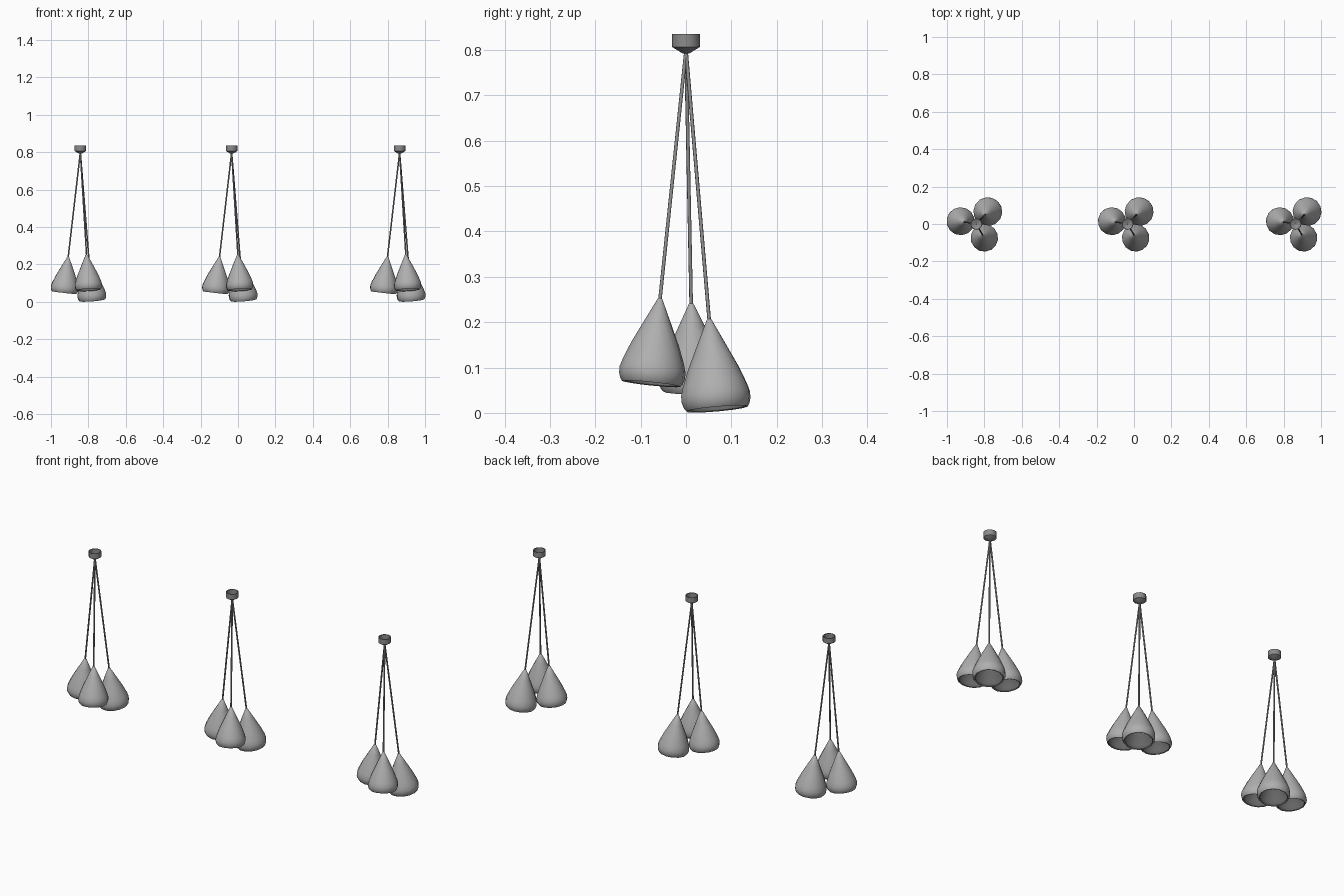
import bpy, bmesh, math
from mathutils import Matrix

if "Cube" in bpy.data.objects:
    bpy.data.objects.remove(bpy.data.objects["Cube"])


def grey(name, v):
    mat = bpy.data.materials.new(name)
    mat.diffuse_color = (v, v, v, 1)
    mat.use_nodes = True
    mat.node_tree.nodes["Principled BSDF"].inputs["Base Color"].default_value = mat.diffuse_color
    return mat


def lathe(name, profile, sides, matrix, mats, angle=50, split=99):
    """Spin an (r, z) profile around local z; bands from split on use mats[1]."""
    bm = bmesh.new()
    rings = []
    for r, z in profile:
        if r == 0:
            rings.append([bm.verts.new((0, 0, z))] * sides)
        else:
            rings.append([bm.verts.new((r * math.cos(2 * math.pi * i / sides),
                                        r * math.sin(2 * math.pi * i / sides), z))
                          for i in range(sides)])
    for k, (a, b) in enumerate(zip(rings, rings[1:])):
        for i in range(sides):
            j = (i + 1) % sides
            corners = list(dict.fromkeys((a[i], a[j], b[j], b[i])))
            if len(corners) > 2:
                bm.faces.new(corners).material_index = int(k >= split)
    bmesh.ops.recalc_face_normals(bm, faces=bm.faces)
    mesh = bpy.data.meshes.new(name)
    bm.to_mesh(mesh)
    bm.free()
    for mat in mats:
        mesh.materials.append(mat)
    obj = bpy.data.objects.new(name, mesh)
    bpy.context.collection.objects.link(obj)
    obj.matrix_world = matrix
    bpy.ops.object.select_all(action='DESELECT')
    obj.select_set(True)
    bpy.context.view_layer.objects.active = obj
    bpy.ops.object.shade_smooth_by_angle(angle=math.radians(angle))
    return obj


shade_mat = grey("shade_grey", 0.43)
inside_mat = grey("shade_inside_grey", 0.13)
cord_mat = grey("cord_grey", 0.28)
canopy_mat = grey("canopy_grey", 0.26)

# Shade: teardrop outside, rounded lip, hollow inside; apex at local origin
SHADE = [(0, 0.003), (0.005, 0), (0.029, -0.05), (0.055, -0.105), (0.070, -0.143),
         (0.0755, -0.162), (0.0755, -0.176), (0.072, -0.188), (0.067, -0.195),
         (0.062, -0.193), (0.068, -0.180), (0.071, -0.168), (0.066, -0.146),
         (0.051, -0.108), (0.025, -0.053), (0, -0.012)]
# Canopy: hollow cup with a conical underside
CANOPY = [(0, 0.797), (0.007, 0.797), (0.027, 0.809), (0.027, 0.835),
          (0.031, 0.835), (0.031, 0.807), (0.008, 0.793), (0, 0.793)]

# heading (degrees), tilt (radians), cord length, shade size
PENDANTS = [(-60, 0.120, 0.552, 0.97), (170, 0.117, 0.563, 0.99),
            (47, 0.117, 0.598, 1.02)]

for c, cx in enumerate((-0.843, -0.034, 0.864), 1):
    lathe(f"canopy_{c}", CANOPY, 12, Matrix.Translation((cx, 0, 0)), [canopy_mat])
    for p, (heading, tilt, length, size) in enumerate(PENDANTS, 1):
        hang = (Matrix.Translation((cx, 0, 0.80))
                @ Matrix.Rotation(math.radians(heading), 4, 'Z')
                @ Matrix.Rotation(-tilt, 4, 'Y'))
        # Cord
        lathe(f"cord_{c}_{p}", [(0, 0), (0.004, 0), (0.004, -length - 0.006),
                                (0, -length - 0.006)], 8, hang, [cord_mat])
        # Lampshade
        lathe(f"shade_{c}_{p}", SHADE, 14,
              hang @ Matrix.Translation((0, 0, -length)) @ Matrix.Scale(size, 4),
              [shade_mat, inside_mat], split=9)
